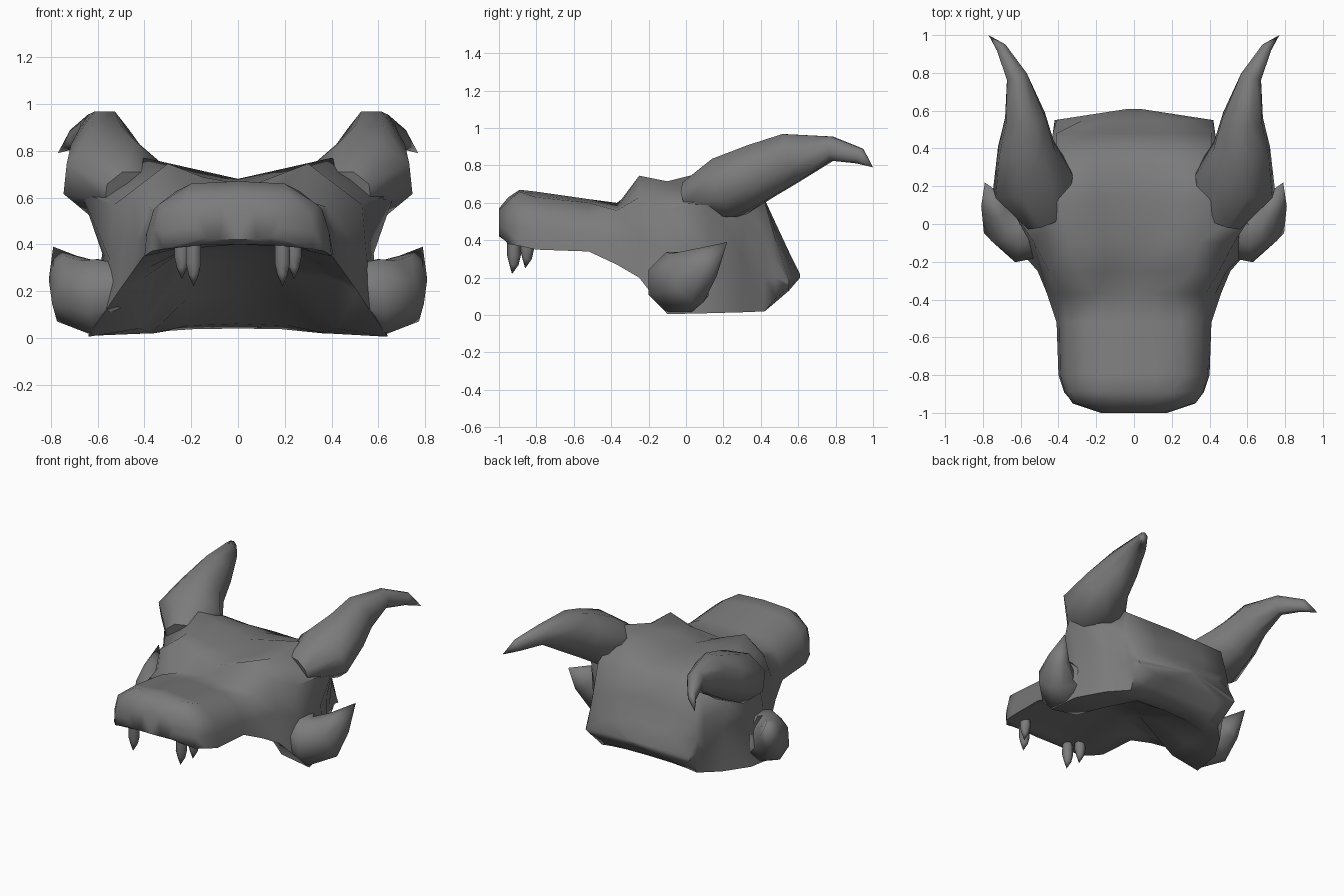
import bpy, bmesh, math
from mathutils import Vector

cube = bpy.data.objects.get("Cube")
if cube:
    bpy.data.objects.remove(cube, do_unlink=True)

# One plain material for the whole head
GREY = (0.2, 0.2, 0.2, 1)
bone = bpy.data.materials.new("bone grey")
bone.use_nodes = True
bone.diffuse_color = GREY
shader = next(n for n in bone.node_tree.nodes if n.type == "BSDF_PRINCIPLED")
shader.inputs["Base Color"].default_value = GREY


def loft(name, rings, angle):
    """Skin closed rings of equal length and cap both ends."""
    bm = bmesh.new()
    loops = [[bm.verts.new(p) for p in ring] for ring in rings]
    count = len(loops[0])
    for a, b in zip(loops, loops[1:]):
        for i in range(count):
            j = (i + 1) % count
            bm.faces.new((a[i], a[j], b[j], b[i]))
    bm.faces.new(loops[0])
    bm.faces.new(loops[-1])
    bmesh.ops.remove_doubles(bm, verts=bm.verts, dist=0.0005)
    bmesh.ops.triangulate(bm, faces=[f for f in bm.faces if len(f.verts) > 4])
    bmesh.ops.recalc_face_normals(bm, faces=bm.faces)
    mesh = bpy.data.meshes.new(name)
    bm.to_mesh(mesh)
    bm.free()
    mesh.materials.append(bone)
    obj = bpy.data.objects.new(name, mesh)
    bpy.context.collection.objects.link(obj)
    bpy.ops.object.select_all(action="DESELECT")
    obj.select_set(True)
    bpy.context.view_layer.objects.active = obj
    bpy.ops.object.shade_smooth_by_angle(angle=math.radians(angle))
    return obj


def tube(name, path, sides, up, mirror):
    """Tapered tube; each path entry is (centre, side radius, up radius)."""
    centres = [Vector(c) for c, _, _ in path]
    rings = []
    for i, (_, ru, rv) in enumerate(path):
        tangent = centres[min(i + 1, len(path) - 1)] - centres[max(i - 1, 0)]
        u = tangent.cross(Vector(up)).normalized()
        v = u.cross(tangent).normalized()
        ring = []
        for k in range(sides):
            a = math.tau * (k + 0.5) / sides
            p = centres[i] + u * (ru * math.cos(a)) + v * (rv * math.sin(a))
            ring.append((p.x * mirror, p.y, p.z))
        rings.append(ring)
    return loft(name, rings, 60)


def skull_ring(y, top, brow, side, jowl, lip, inner, palate):
    """Symmetric section: crown, brow, wall, jowl, lip, inner lip, palate."""
    half = [(brow[0] * 0.5, (top + brow[1]) / 2), brow, side, jowl, lip, inner,
            (inner[0] * 0.6, inner[1] * 0.2 + palate * 0.8)]
    left = [(x, y, z) for x, z in half]
    right = [(-x, y, z) for x, z in reversed(half)]
    return [(0, y, top)] + left + [(0, y, palate)] + right


def snout_ring(y, top, brow, side, lip, palate):
    """Simpler section whose jowl and inner lip follow from the lip."""
    jowl = ((side[0] + lip[0]) / 2 + 0.01, (side[1] + lip[1]) / 2)
    inner = (lip[0] * 0.82, lip[1] * 0.75 + palate * 0.25)
    return skull_ring(y, top, brow, side, jowl, lip, inner, palate)


# Upper jaw, from snout tip to brow
snout = [
    (-1.0, .57, (.13, .56), (.17, .52), (.16, .43), .42),
    (-.95, .63, (.22, .61), (.31, .53), (.32, .38), .40),
    (-.89, .67, (.2, .66), (.34, .57), (.37, .37), .41),
    (-.8, .66, (.26, .63), (.36, .55), (.4, .35), .41),
    (-.52, .62, (.25, .6), (.36, .53), (.41, .34), .4),
    (-.37, .6, (.21, .57), (.38, .56), (.46, .27), .4),
    (-.25, .63, (.3, .745), (.45, .63), (.51, .2), .38),
]
# Braincase, from jaw hinge to nape
cranium = [
    (-.1, .66, (.34, .715), (.53, .57), (.55, .34), (.64, .005), (.42, .04), .32),
    (.12, .68, (.4, .77), (.67, .62), (.58, .36), (.61, .01), (.37, .02), .2),
    (.3, .66, (.4, .7), (.55, .52), (.5, .32), (.5, .015), (.36, .02), .06),
    (.42, .62, (.41, .61), (.44, .42), (.44, .2), (.38, .02), (.3, .03), .04),
    (.48, .49, (.41, .4), (.43, .3), (.43, .2), (.4, .09), (.3, .07), .08),
    (.55, .34, (.27, .29), (.41, .19), (.42, .17), (.39, .15), (.27, .13), .14),
    (.61, .22, (.02, .22), (.03, .215), (.03, .21), (.03, .2), (.02, .2), .2),
]
loft("skull", [snout_ring(*s) for s in snout]
     + [skull_ring(*s) for s in cranium], 60)

# Swept horns, rooted behind the brow
horn = [((.46, .02, .62), .12, .1), ((.535, .22, .68), .23, .18),
        ((.57, .4, .77), .16, .165), ((.575, .56, .84), .115, .145),
        ((.62, .78, .89), .06, .07), ((.7, .93, .85), .03, .045),
        ((.77, 1.0, .79), 0, 0)]

# Jaw hinge flaring out to a backward spike
cheek = [((.51, -.01, .19), .18, .14), ((.61, -.04, .175), .175, .175),
         ((.69, .01, .2), .125, .16), ((.74, .1, .28), .07, .1),
         ((.79, .22, .39), 0, 0)]


def fang(x, y, tip):
    return [((x, y, .44), .035, .035), ((x, y, tip + .1), .037, .037),
            ((x, y, tip + .05), .025, .025), ((x, y - .01, tip), 0, 0)]


for word, m in (("left", 1), ("right", -1)):
    tube(word + "_horn", horn, 8, (0, 0, 1), m)
    tube(word + "_cheek_spike", cheek, 8, (0, 0, 1), m)
    tube(word + "_front_fang", fang(.19, -.92, .22), 6, (0, 1, 0), m)
    tube(word + "_rear_fang", fang(.24, -.85, .25), 6, (0, 1, 0), m)
